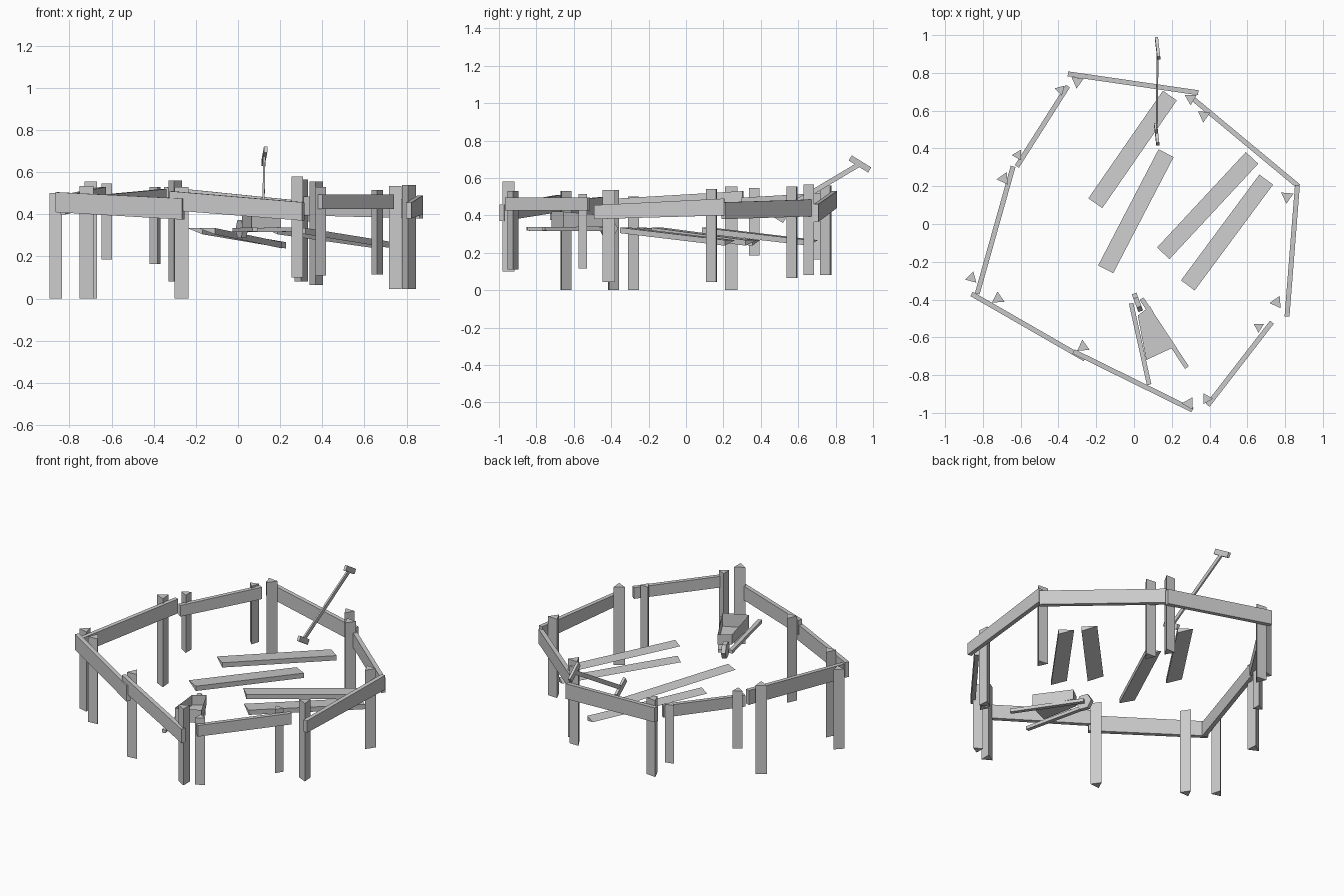
import bpy, math
from mathutils import Vector

if "Cube" in bpy.data.objects:
    bpy.data.objects.remove(bpy.data.objects["Cube"])


def mesh(name, verts, faces):
    me = bpy.data.meshes.new(name)
    me.from_pydata([tuple(v) for v in verts], [], faces)
    me.update()
    ob = bpy.data.objects.new(name, me)
    bpy.context.collection.objects.link(ob)
    return ob


def loft(name, a, b):
    """Solid between two matching end profiles."""
    n = len(a)
    faces = [(i, (i + 1) % n, n + (i + 1) % n, n + i) for i in range(n)]
    return mesh(name, list(a) + list(b),
                faces + [tuple(range(n))[::-1], tuple(range(n, 2 * n))])


def beam(name, p, q, side, width, height):
    """Box beam from p to q; side is the width direction."""
    p, q, s = Vector(p), Vector(q), Vector(side).normalized()
    u = (q - p).normalized().cross(s).normalized()
    ring = [s * width / 2 * i + u * height / 2 * j
            for i, j in ((-1, -1), (1, -1), (1, 1), (-1, 1))]
    return loft(name, [p + r for r in ring], [q + r for r in ring])


# Fence rails: x, y, bottom z, top z at each end (ends cut upright)
rails = [
    ((-.35, .795, .44, .53), (.34, .695, .365, .46)),
    ((.31, .665, .395, .485), (.87, .20, .38, .47)),
    ((.865, .205, .40, .49), (.81, -.49, .38, .455)),
    ((.73, -.52, .425, .495), (.39, -.96, .425, .495)),
    ((.31, -.985, .37, .457), (-.32, -.675, .42, .51)),
    ((-.26, -.715, .375, .475), (-.86, -.37, .41, .505)),
    ((-.83, -.37, .40, .49), (-.64, .305, .44, .53)),
    ((-.62, .305, .425, .495), (-.35, .73, .445, .52)),
]
for a, b in rails:
    d = Vector((b[0] - a[0], b[1] - a[1], 0)).normalized()
    n = Vector((-d.y, d.x, 0)) * .013
    ends = []
    for x, y, lo, hi in (a, b):
        l, h = Vector((x, y, lo)), Vector((x, y, hi))
        ends.append([l - n, l + n, h + n, h - n])
    loft("fence_rail", *ends)

# Three-sided posts: x, y, bottom, top, radius, turn
posts = [
    (-.39, .71, .165, .53, .031, 165), (-.30, .755, .08, .56, .038, 264),
    (.30, .665, .08, .565, .037, 270), (.37, .575, .065, .555, .038, 265),
    (.81, .145, .045, .54, .038, 265), (.755, -.415, .045, .535, .038, 185),
    (.66, -.545, .115, .515, .031, 268), (.385, -.925, .11, .53, .033, 0),
    (.29, -.95, .10, .58, .037, 180), (-.27, -.65, 0, .53, .038, 95),
    (-.72, -.395, 0, .535, .038, 94), (-.86, -.285, 0, .50, .036, 195),
    (-.69, .24, 0, .555, .038, 185), (-.615, .365, .185, .547, .032, 180),
]
for x, y, lo, hi, r, turn in posts:
    tri = [(x + r * math.cos(math.radians(turn + k)),
            y + r * math.sin(math.radians(turn + k))) for k in (0, 120, 240)]
    loft("fence_post", [(*t, lo) for t in tri], [(*t, hi) for t in tri])

# Sloping wedge-section planks
for a, b in [((-.205, .11), (.19, .68)), ((-.15, -.24), (.17, .375)),
             ((.155, -.155), (.625, .35)), ((.285, -.325), (.70, .235))]:
    p, q = Vector((*a, .335)), Vector((*b, .268))
    d = q - p
    n = Vector((d.y, -d.x, 0)).normalized() * .045
    down = Vector((0, 0, -.03))
    loft("plank", [p - n, p + n + down, p + n], [q - n, q + n + down, q + n])

# Barrow handles
for a, b in [((-.015, -.42), (.08, -.85)), ((.04, -.395), (.28, -.76))]:
    d = Vector((b[0] - a[0], b[1] - a[1], 0))
    beam("barrow_handle", (*a, .325), (*b, .328), (-d.y, d.x, 0), .024, .02)

# Barrow tray, open at the top
foot = [(.02, -.485), (.085, -.435), (.205, -.655), (.065, -.72)]
mesh("barrow_tray",
     [(*f, .337) for f in foot] +
     [(*f, z) for f, z in zip(foot, (.40, .40, .42, .42))],
     [(0, 1, 2, 3)] + [(i, (i + 1) % 4, 4 + (i + 1) % 4, 4 + i) for i in range(4)])

# Barrow wheel, six-sided
fwd = Vector((-.3, .8, 0)).normalized()
axle = Vector((fwd.y, -fwd.x, 0)) * .013
hub = Vector((.018, -.415, .33))
rim = [hub + fwd * .05 * math.cos(k * math.pi / 3)
       + Vector((0, 0, .05 * math.sin(k * math.pi / 3))) for k in range(6)]
loft("barrow_wheel", [r - axle for r in rim], [r + axle for r in rim])

# Leaning long tool: shaft with a crosspiece at each end
top, low = Vector((.125, .93, .675)), Vector((.12, .475, .405))
beam("tool_shaft", low, top, (1, 0, 0), .01, .026)
for name, c in (("tool_head", top), ("tool_grip", low)):
    half = Vector((.006, -.052, .032))
    beam(name, c - half, c + half, (1, 0, 0), .016, .032)
